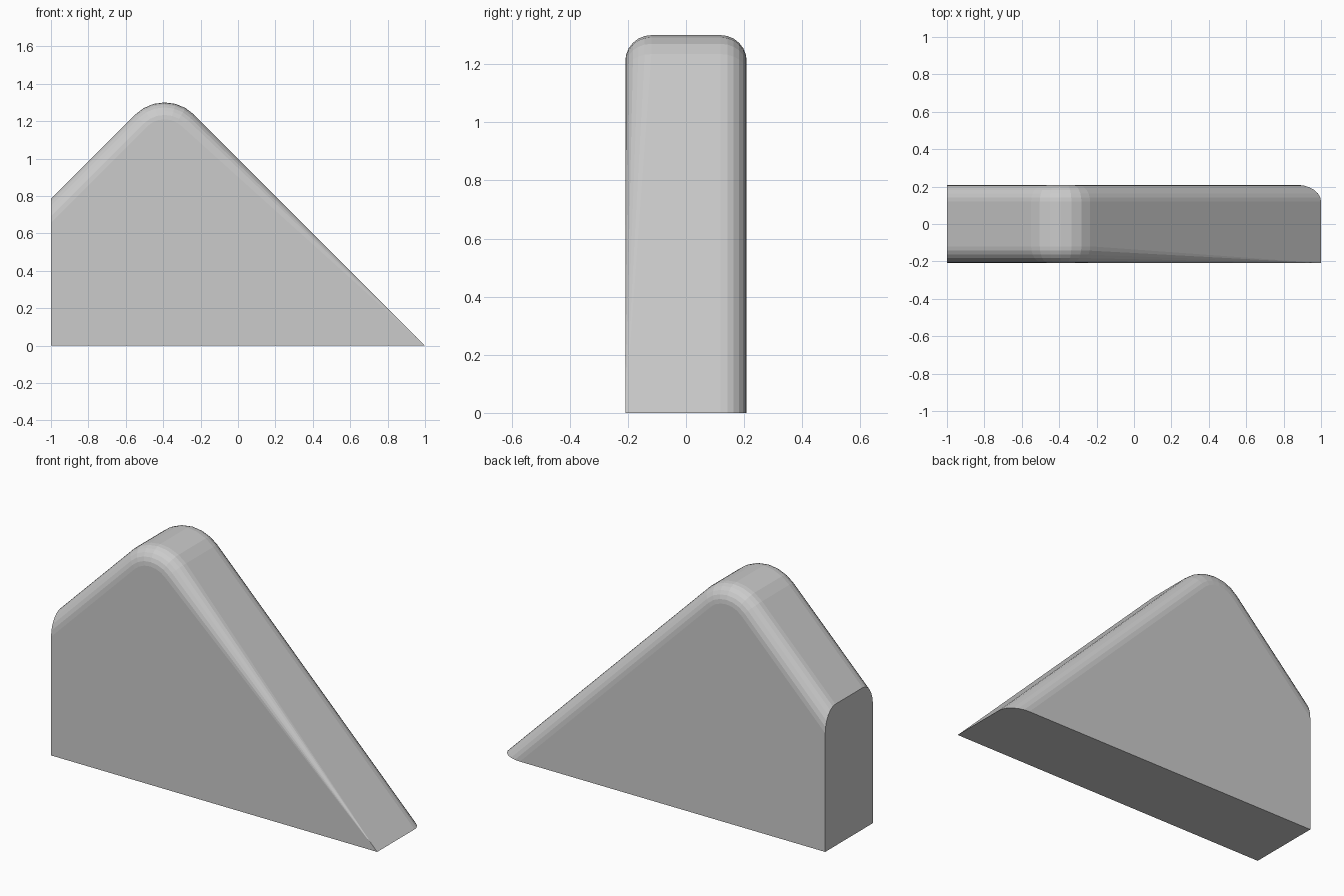
import bpy, bmesh
from math import sin, cos, radians, sqrt
from mathutils import Vector

if "Cube" in bpy.data.objects:
    bpy.data.objects.remove(bpy.data.objects["Cube"])

H = 0.209         # half thickness
R = 0.09          # edge rounding
PEAK_R = 0.223    # rounding of the peak
CX, CZ = -0.3925, 1.3 - PEAK_R
SEG = 6


def section(x, z, dx, dz, r_front, r_back):
    """Strip across the thickness; (dx, dz) points into the body."""
    pts = []
    for i in range(SEG + 1):
        a = radians(90 * i / SEG)
        d = r_front * (1 - sin(a))
        pts.append(Vector((x + dx * d, -H + r_front * (1 - cos(a)), z + dz * d)))
    for i in range(SEG + 1):
        a = radians(90 * i / SEG)
        d = r_back * (1 - cos(a))
        pts.append(Vector((x + dx * d, H - r_back * (1 - sin(a)), z + dz * d)))
    return pts


# Stations: left wall, round peak, sharp toe where the front rounding fades out
stations = [section(-1, 0.785, 0, -sqrt(2), R, R)]
for i in range(SEG + 1):
    a = radians(135 - 90 * i / SEG)
    stations.append(section(CX + PEAK_R * cos(a), CZ + PEAK_R * sin(a),
                            -cos(a), -sin(a), R, R))
stations.append(section(1, 0, -sqrt(2), 0, 0, R))

bm = bmesh.new()
rows = [[bm.verts.new(p) for p in s] for s in stations]
front_corner = bm.verts.new((-1, -H, 0))
back_corner = bm.verts.new((-1, H, 0))

# Rounded slopes
for a, b in zip(rows, rows[1:]):
    for j in range(len(a) - 1):
        bm.faces.new((a[j], b[j], b[j + 1], a[j + 1]))

# Flat front, back, left wall and base
bm.faces.new([front_corner] + [r[0] for r in rows])
bm.faces.new([back_corner] + [r[-1] for r in rows])
bm.faces.new([front_corner] + rows[0] + [back_corner])
bm.faces.new([front_corner] + rows[-1] + [back_corner])

bmesh.ops.remove_doubles(bm, verts=bm.verts, dist=1e-5)
bmesh.ops.recalc_face_normals(bm, faces=bm.faces)
mesh = bpy.data.meshes.new("rounded_wedge")
bm.to_mesh(mesh)
bm.free()
wedge = bpy.data.objects.new("rounded_wedge", mesh)
bpy.context.collection.objects.link(wedge)
